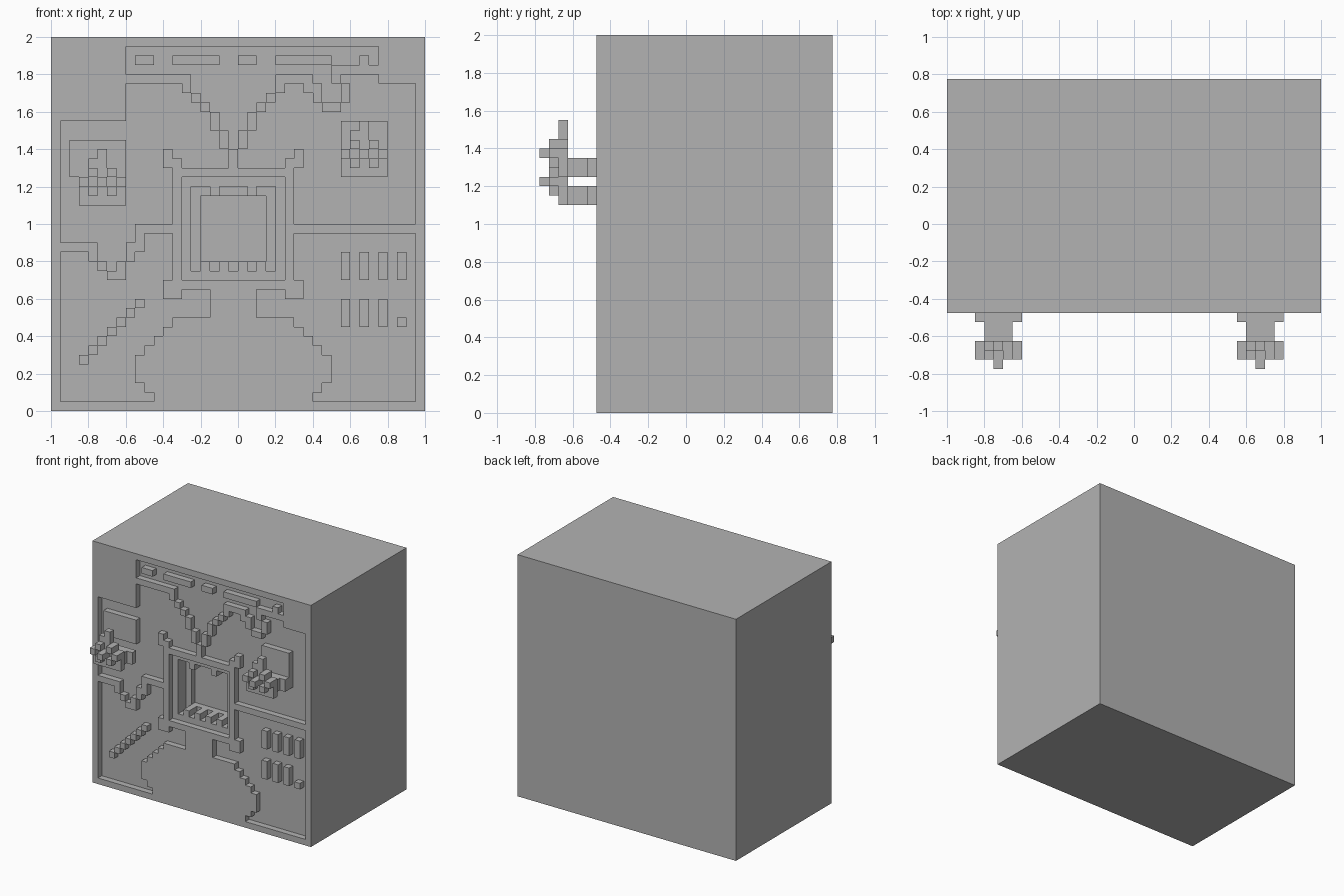
import bpy
import bmesh
from mathutils import Vector

default_cube = bpy.data.objects.get("Cube")
if default_cube:
    bpy.data.objects.remove(default_cube, do_unlink=True)

UNIT = 0.05          # edge of one block
COUNT = 40           # blocks along width and height
FRONT = -0.475       # plane of the carved face
BACK = 0.775
LAYERS = 4           # carved layers behind the front plane

grey = bpy.data.materials.new("plain grey")
grey.use_nodes = True
grey.diffuse_color = (0.45, 0.45, 0.45, 1)
grey.node_tree.nodes["Principled BSDF"].inputs["Base Color"].default_value = grey.diffuse_color


def finish(name, bm):
    mesh = bpy.data.meshes.new(name)
    bm.normal_update()
    bm.to_mesh(mesh)
    bm.free()
    mesh.materials.append(grey)
    bpy.context.collection.objects.link(bpy.data.objects.new(name, mesh))


def block(cols, layers, rows):
    """All cells of a block, each range given as (start, stop)."""
    return {(c, l, r) for c in range(*cols) for l in range(*layers) for r in range(*rows)}


def skin(name, cells, open_layer=None):
    """Mesh only the exposed sides of a set of cells."""
    bm = bmesh.new()
    verts = {}

    def corner(p):
        key = tuple(p)
        if key not in verts:
            verts[key] = bm.verts.new((p[0] * UNIT - 1, FRONT + p[1] * UNIT, p[2] * UNIT))
        return verts[key]

    for cell in cells:
        for axis in range(3):
            for side in (0, 1):
                near = list(cell)
                near[axis] += 2 * side - 1
                if tuple(near) in cells or (axis == 1 and near[1] == open_layer):
                    continue
                u, v = [0, 0, 0], [0, 0, 0]
                u[(axis + 1) % 3] = v[(axis + 2) % 3] = 1
                start = list(cell)
                start[axis] += side
                a, u, v = (tuple(map(int, q)) for q in (start, u, v))
                loop = [[a[i] + s * u[i] + t * v[i] for i in range(3)]
                        for s, t in ((0, 0), (1, 0), (1, 1), (0, 1))]
                bm.faces.new([corner(p) for p in (loop if side else loop[::-1])])
    finish(name, bm)


# Main cabinet behind the carved layers
bm = bmesh.new()
bmesh.ops.create_cube(bm, size=1)
carved_back = FRONT + LAYERS * UNIT
bmesh.ops.scale(bm, vec=(2, BACK - carved_back, 2), verts=bm.verts)
bmesh.ops.translate(bm, vec=Vector((0, (BACK + carved_back) / 2, 1)), verts=bm.verts)
finish("cabinet", bm)

# Carved front
relief = block((0, COUNT), (0, LAYERS), (0, COUNT))


def cut(c0, c1, r0, r1, depth=1):
    relief.difference_update(block((c0, c1), (0, depth), (r0, r1)))


def fill(c0, c1, r0, r1):
    relief.update(block((c0, c1), (0, 1), (r0, r1)))


def fill_pair(c0, c1, r0, r1):
    fill(c0, c1, r0, r1)
    fill(COUNT - 1 - c1, COUNT - 1 - c0, r0, r1)


# Shallow recessed areas
cut(8, 35, 35, 39)
cut(8, 39, 1, 35)
cut(1, 8, 1, 31)

# Wall from the frame above the left field, and the wall right of the top strip
fill(8, 15, 35, 36)
fill(24, 28, 35, 36)
fill(30, 35, 36, 37)
fill(30, 31, 35, 36)

# Stepped walls that meet above the middle
for step in range(3):
    fill_pair(14 + step, 15 + step, 34 - step, 35 - step)
for step in range(3):
    fill_pair(17 + step, 18 + step, 30 - 2 * step, 32 - 2 * step)

# Hooked wall on the upper right
fill(27, 28, 34, 35)
fill(28, 29, 33, 35)
fill(29, 31, 32, 33)
fill(31, 32, 33, 35)

# Square rim with corner horns
fill(13, 26, 13, 26)
fill_pair(12, 13, 26, 28)
fill_pair(13, 14, 26, 27)
fill_pair(12, 13, 12, 14)
fill_pair(13, 14, 12, 13)
cut(14, 25, 14, 25)

# Dividing walls between the upper and lower fields
fill(26, 39, 19, 20)
fill(9, 13, 19, 20)
fill(9, 10, 18, 19)
fill(8, 10, 17, 18)
fill(8, 9, 16, 17)
fill(7, 8, 15, 16)
fill(6, 8, 14, 15)
fill(5, 6, 15, 16)
fill(4, 5, 16, 17)
fill(1, 5, 17, 18)

# Rounded raised base with a short neck
base_steps = (11, 10, 9, 9, 9, 10, 11, 12, 13)
for row, start in enumerate(base_steps, 1):
    fill(start, COUNT - 1 - start, row, row + 1)
fill(17, 22, 10, 13)

# Middle opening with notched edges
cut(16, 23, 16, 23, 4)
for col in (15, 23):
    cut(col, col + 1, 16, 24, 3)
for col in range(15, 24, 2):
    cut(col, col + 1, 15, 16, 3)
for c0, c1 in ((15, 17), (18, 21), (22, 24)):
    cut(c0, c1, 23, 24, 3)

# Top row of dashes
for c0, c1 in ((9, 11), (13, 18), (20, 22), (24, 30), (33, 34)):
    fill(c0, c1, 37, 38)

# Two rows of upright bars
for col in range(31, 38, 2):
    fill(col, col + 1, 14, 17)
    fill(col, col + 1, 9, 10 if col == 37 else 12)

# Diagonal row of studs
for step in range(7):
    fill(3 + step, 4 + step, 5 + step, 6 + step)

# Mounting plates
fill(2, 8, 25, 29)
fill(31, 36, 25, 31)
skin("carved_front", relief, open_layer=LAYERS)


# Torch-like brackets: foot, arm, flame and tip
def bracket(name, col, row):
    cells = block((0, 5), (-1, 0), (0, 2)) | block((1, 4), (-3, -1), (0, 2))
    for c, top in enumerate((3, 5, 6, 4, 3)):
        cells |= block((c, c + 1), (-4, -3), (0, top))
        cells |= {(c, -5, r) for r in range(1, 4) if (c + r) % 2 == 0}
    cells.add((2, -6, 2))
    skin(name, {(c + col, l, r + row) for c, l, r in cells})


bracket("right_bracket", 3, 22)
bracket("left_bracket", 31, 25)
